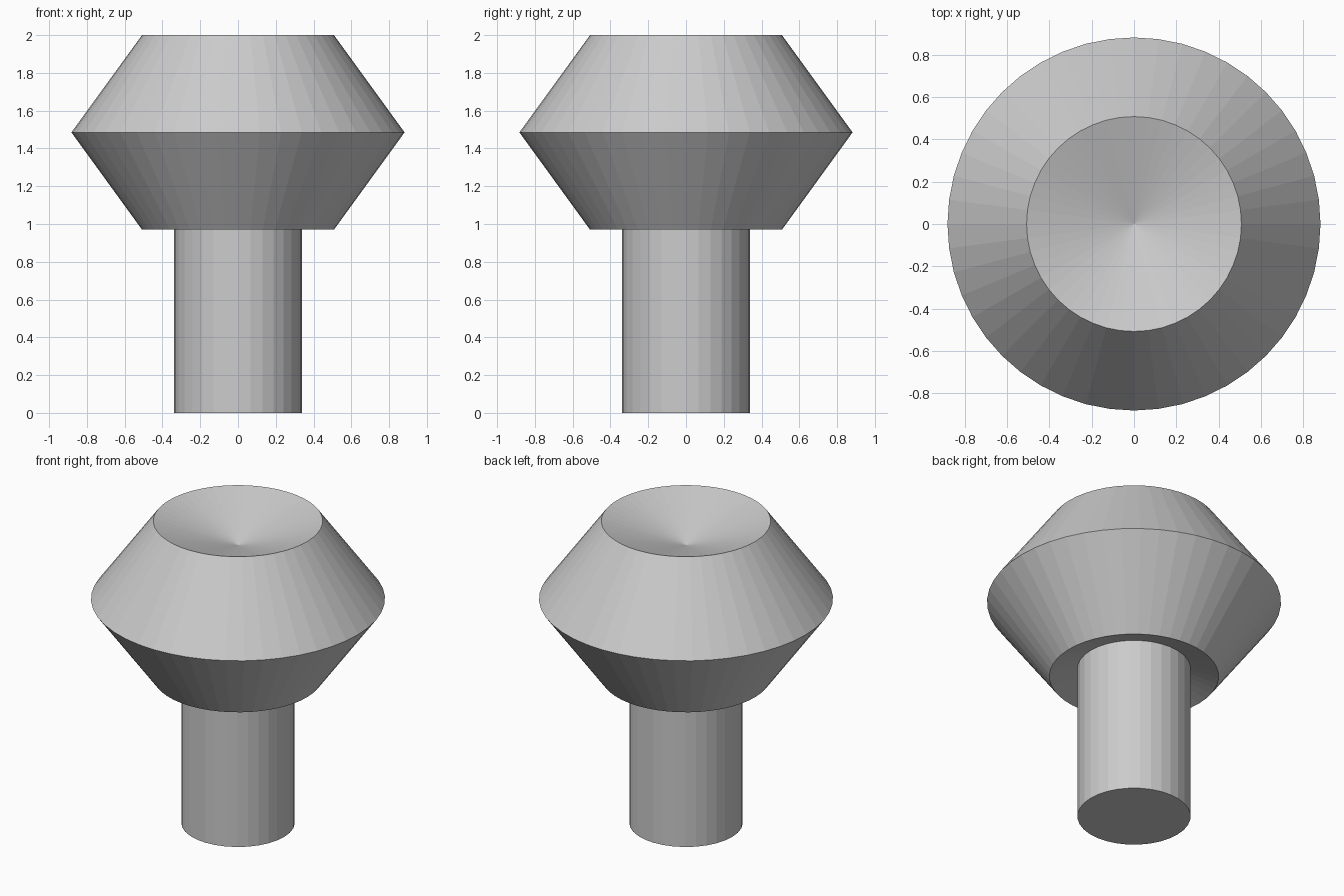
import bpy
import bmesh
from math import cos, sin, tau

cube = bpy.data.objects.get("Cube")
if cube:
    bpy.data.objects.remove(cube, do_unlink=True)

grey = bpy.data.materials.new("plain grey")
grey.use_nodes = True
colour = (0.6, 0.6, 0.6, 1)
grey.diffuse_color = colour
grey.node_tree.nodes["Principled BSDF"].inputs["Base Color"].default_value = colour


def lathe(name, profile, sides):
    """Turn a (radius, height) profile, listed bottom to top, about z."""
    bm = bmesh.new()
    rings = []
    for r, z in profile:
        n = sides if r > 0 else 1
        rings.append([bm.verts.new((r * cos(tau * i / n), r * sin(tau * i / n), z))
                      for i in range(n)])
    for low, high in zip(rings, rings[1:]):
        for i in range(sides):
            j = i + 1
            corners = [low[i % len(low)], low[j % len(low)],
                       high[j % len(high)], high[i % len(high)]]
            bm.faces.new(list(dict.fromkeys(corners)))
    bmesh.ops.recalc_face_normals(bm, faces=bm.faces)
    mesh = bpy.data.meshes.new(name)
    bm.to_mesh(mesh)
    bm.free()
    mesh.materials.append(grey)
    obj = bpy.data.objects.new(name, mesh)
    bpy.context.collection.objects.link(obj)
    return obj


# Straight stem, reaching into the hollow under the head
lathe("stem", [(0, 0), (0.34, 0), (0.34, 1.07), (0, 1.07)], 32)

# Double-cone head with a shallow conical dish above and below
dish = 0.16
bottom, middle, top = 0.97, 1.485, 2.0
lathe("head", [(0, bottom + dish), (0.508, bottom), (0.882, middle),
               (0.508, top), (0, top - dish)], 48)
